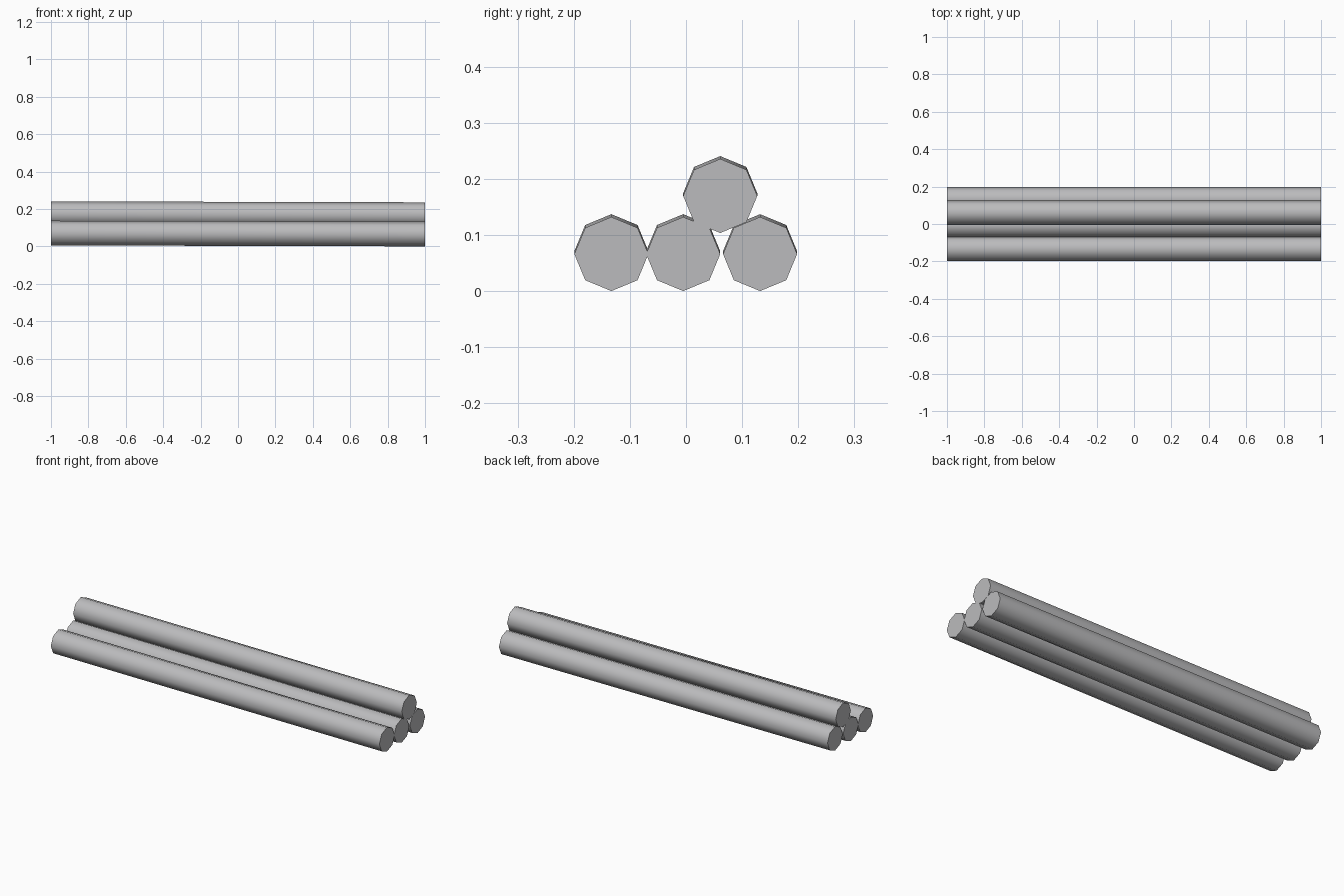
import bpy
import math

if "Cube" in bpy.data.objects:
    bpy.data.objects.remove(bpy.data.objects["Cube"])

# One flat grey for the whole stack
grey = bpy.data.materials.new("grey")
grey.diffuse_color = (0.5, 0.5, 0.51, 1)
grey.use_nodes = True
grey.node_tree.nodes["Principled BSDF"].inputs["Base Color"].default_value = grey.diffuse_color

RADIUS = 0.066
TILT = 0.0025  # every log is raised slightly at its left end


def log(name, y, z):
    """Eight-sided log along x with a corner pointing up."""
    bpy.ops.mesh.primitive_cylinder_add(vertices=8, radius=RADIUS, depth=2)
    ob = bpy.context.object
    ob.name = name
    for v in ob.data.vertices:
        px, py, pz = v.co
        v.co = (pz, px + y, py + z - TILT * pz)
    ob.data.update()
    # smooth bark, sharp end rims
    bpy.ops.object.shade_smooth_by_angle(angle=math.radians(60))
    ob.data.materials.append(grey)


# Three logs on the ground, one resting above the right-hand gap
for i, y in enumerate((-0.133, -0.005, 0.132)):
    log(f"bottom_log_{i + 1}", y, RADIUS + TILT)
log("top_log", 0.061, 0.172)
